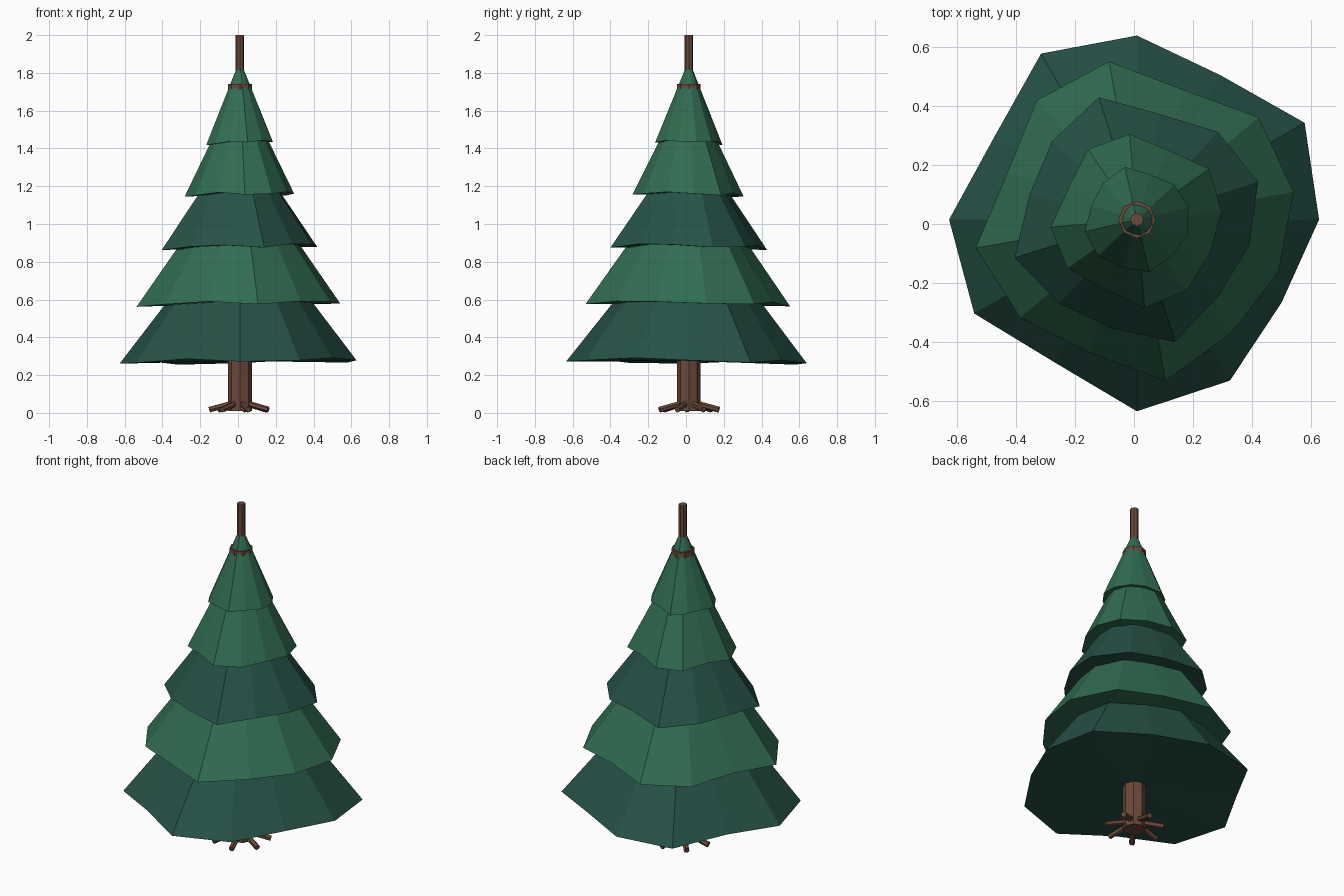
import bpy
import bmesh
from math import cos, sin, radians, tau
from mathutils import Vector

default = bpy.data.objects.get("Cube")
if default:
    bpy.data.objects.remove(default, do_unlink=True)

CENTRE = Vector((0.01, 0.015, 0))


def linear(channel):
    c = channel / 255
    return c / 12.92 if c <= 0.04045 else ((c + 0.055) / 1.055) ** 2.4


def make_material(name, *rgb):
    colour = [linear(c) for c in rgb] + [1]
    material = bpy.data.materials.new(name)
    material.use_nodes = True
    material.diffuse_color = colour
    shader = next(n for n in material.node_tree.nodes if n.type == "BSDF_PRINCIPLED")
    shader.inputs["Base Color"].default_value = colour
    return material


leaf_green = make_material("leaf green", 49, 109, 81)
deep_green = make_material("deep teal green", 38, 82, 71)
bark_brown = make_material("bark brown", 107, 73, 58)


def add_object(name, bm, material):
    bmesh.ops.recalc_face_normals(bm, faces=bm.faces)
    mesh = bpy.data.meshes.new(name)
    bm.to_mesh(mesh)
    bm.free()
    mesh.materials.append(material)
    obj = bpy.data.objects.new(name, mesh)
    obj.location = CENTRE
    bpy.context.collection.objects.link(obj)
    return obj


def add_rod(name, start, end, radius, sides, material):
    """Flat-sided cylinder running between two points."""
    start, end = Vector(start), Vector(end)
    axis = end - start
    bm = bmesh.new()
    bmesh.ops.create_cone(bm, cap_ends=True, segments=sides, radius1=radius,
                          radius2=radius, depth=axis.length)
    turn = Vector((0, 0, 1)).rotation_difference(axis).to_matrix()
    bmesh.ops.rotate(bm, verts=bm.verts, matrix=turn)
    bmesh.ops.translate(bm, verts=bm.verts, vec=(start + end) / 2)
    return add_object(name, bm, material)


def add_tier(name, material, radius, bottom, top_radius, top, twist, percents):
    """Closed cone with a ragged rim; the shorter points sit slightly higher."""
    bm = bmesh.new()
    rim, crown = [], []
    for i, percent in enumerate(percents):
        step = tau * i / len(percents)
        angle = step + radians(twist)
        reach = percent / 100
        direction = Vector((cos(angle), sin(angle), 0))
        lift = (1 - reach) * 0.13 + 0.007 * (cos(step) - sin(step))
        rim.append(bm.verts.new(direction * radius * reach
                                + Vector((0, 0, bottom + lift))))
        crown.append(bm.verts.new(direction * top_radius + Vector((0, 0, top))))
    base = bm.verts.new((0, 0, bottom + 0.01))
    for i in range(len(rim)):
        j = (i + 1) % len(rim)
        bm.faces.new((rim[i], rim[j], crown[j], crown[i]))
        bm.faces.new((rim[j], rim[i], base))
    bm.faces.new(crown)
    return add_object(name, bm, material)


# Trunk, whose top pokes out as a collar, and the thin tip
add_rod("trunk", (0, 0, 0.01), (0, 0, 1.74), 0.063, 8, bark_brown)
add_rod("tree_tip", (0, 0, 1.7), (0, 0, 2), 0.023, 8, bark_brown)

# Roots spread evenly around the foot of the trunk
ROOTS = 7
for i in range(ROOTS):
    a = radians(132) + tau * i / ROOTS
    add_rod(f"root_{i + 1}", (cos(a) * 0.03, sin(a) * 0.03, 0.053),
            (cos(a) * 0.162, sin(a) * 0.162, 0.017), 0.016, 6, bark_brown)

# Foliage tiers from the ground up
add_tier("lowest_tier", deep_green, 0.65, 0.265, 0.1, 0.96, 0,
         (95, 101, 87, 96, 100, 86, 98, 98, 86, 100, 97, 87))
add_tier("lower_tier", leaf_green, 0.55, 0.57, 0.07, 1.25, 10,
         (98, 98, 85, 99, 96, 85, 101, 94, 87, 101, 91, 93))
add_tier("middle_tier", deep_green, 0.43, 0.87, 0.06, 1.4, 17.3,
         (100, 94, 85, 101, 91, 87, 101, 90, 88, 101, 88, 91))
add_tier("upper_tier", leaf_green, 0.297, 1.15, 0.04, 1.67, 5,
         (97, 101, 87, 98, 98, 86, 99, 97, 88, 101, 99, 92))
add_tier("top_tier", leaf_green, 0.183, 1.425, 0.012, 1.84, 13,
         (98, 95, 87, 100, 92, 88, 100, 98, 92, 100, 94, 98))
